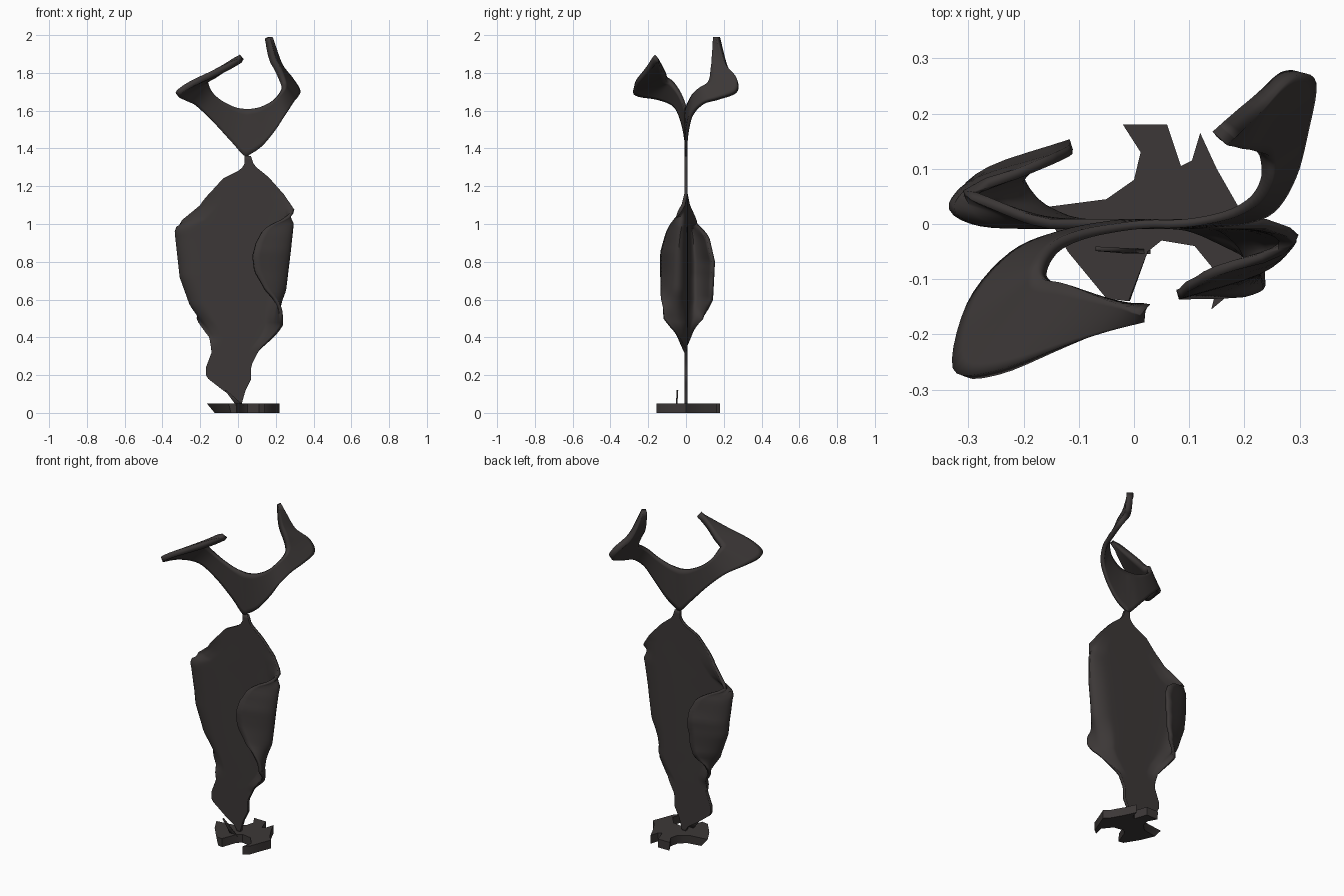
import bpy, bmesh, math
from mathutils import Vector

if "Cube" in bpy.data.objects:
    bpy.data.objects.remove(bpy.data.objects["Cube"])

bronze = bpy.data.materials.new("dark_bronze")
bronze.diffuse_color = (0.045, 0.039, 0.038, 1)
bronze.use_nodes = True
bronze.node_tree.nodes["Principled BSDF"].inputs["Base Color"].default_value = bronze.diffuse_color


def interp(table, t):
    """Linear lookup in a list of (key, value) pairs."""
    if t <= table[0][0]:
        return table[0][1]
    for (a, va), (b, vb) in zip(table, table[1:]):
        if t <= b:
            return va + (vb - va) * (t - a) / (b - a)
    return table[-1][1]


def smooth(points, steps):
    """Catmull-Rom curve through points."""
    p = [Vector(q) for q in points]
    p = [2 * p[0] - p[1]] + p + [2 * p[-1] - p[-2]]
    out = []
    for i in range(1, len(p) - 2):
        a, b, c, d = p[i - 1:i + 3]
        for s in range(steps):
            t = s / steps
            out.append(0.5 * (2 * b + (c - a) * t + (2 * a - 5 * b + 4 * c - d) * t * t
                              + (3 * b - a - 3 * c + d) * t ** 3))
    return out + [p[-2]]


def finish(name, bm):
    bmesh.ops.recalc_face_normals(bm, faces=bm.faces)
    me = bpy.data.meshes.new(name)
    bm.to_mesh(me)
    bm.free()
    me.materials.append(bronze)
    ob = bpy.data.objects.new(name, me)
    bpy.context.collection.objects.link(ob)
    bpy.ops.object.select_all(action='DESELECT')
    ob.select_set(True)
    bpy.context.view_layer.objects.active = ob
    bpy.ops.object.shade_smooth_by_angle(angle=math.radians(40))
    return ob


def sheet(name, rows, thickness, weight=None):
    """Grid surface through equal-length rows, thickened about its middle."""
    bm = bmesh.new()
    grid = [[bm.verts.new(p) for p in row] for row in rows]
    for r0, r1 in zip(grid, grid[1:]):
        for i in range(len(r0) - 1):
            bm.faces.new((r0[i], r0[i + 1], r1[i + 1], r1[i]))
    ob = finish(name, bm)
    mod = ob.modifiers.new("thickness", 'SOLIDIFY')
    mod.thickness = thickness
    mod.offset = 0
    if weight:
        group = ob.vertex_groups.new(name="thickness")
        n = len(rows[0])
        for i in range(len(ob.data.vertices)):
            group.add([i], weight(i // n / (len(rows) - 1)), 'REPLACE')
        mod.vertex_group = group.name
    return ob


# Body sheet: outline, then reach and depth of the rolled side flaps, by height
left = [(.05, 0), (.08, -.02), (.12, -.08), (.19, -.17), (.24, -.17), (.32, -.14), (.4, -.15),
        (.5, -.22), (.58, -.25), (.72, -.3), (.99, -.33), (1.02, -.29), (1.1, -.2),
        (1.13, -.18), (1.24, -.08), (1.28, 0), (1.31, .035), (1.37, .035)]
right = [(.05, .02), (.12, .04), (.18, .07), (.25, .07), (.33, .11), (.42, .2), (.46, .23),
         (.6, .24), (.85, .27), (1.08, .295), (1.16, .24), (1.25, .16), (1.31, .085), (1.37, .065)]
reach_left = [(.45, 0), (.5, .03), (.55, .08), (.65, .15), (.75, .19), (.85, .2), (.93, .17), (.98, .08), (1.02, 0)]
reach_right = [(.45, 0), (.55, .035), (.68, .12), (.75, .17), (.83, .19), (.9, .18), (.97, .15), (1.03, .06), (1.08, 0)]
depth_left = [(.36, 0), (.45, .04), (.5, .09), (.6, .135), (.8, .145), (.93, .115), (1, .06), (1.1, .012), (1.16, 0)]
depth_right = [(.32, 0), (.42, .05), (.5, .115), (.6, .128), (.85, .128), (.95, .1), (1, .075), (1.1, .015), (1.16, 0)]


def flap(edge, half, reach, depth, side, z):
    """Half cross-section from the flat middle out around the rolled edge."""
    c = min(1, reach / 0.1)
    pts = []
    for flat, curl, dy in ((.5, half * .5, 0), (.35, .05, .05), (.2, 0, .32),
                           (.1, reach * .25, .66), (0, reach, 1)):
        inset = half * flat * (1 - c) + curl * c
        pts.append((edge - side * inset, -side * depth * dy, z))
    return pts


rows = []
for k in range(67):
    z = .04 + k * .02
    xl, xr = interp(left, z), interp(right, z)
    half = (xr - xl) / 2
    a = flap(xl, half, interp(reach_left, z), interp(depth_left, z), -1, z)
    b = flap(xr, half, interp(reach_right, z), interp(depth_right, z), 1, z)
    rows.append(smooth(a[::-1] + [((xl + xr) / 2, 0, z)] + b, 4))
sheet("body_sheet", rows, .018)

# Upper ribbon: one band from the left horn tip, over the neck, to the right horn tip
low_left = [(.02, -.165, 1.868), (-.12, -.22, 1.80), (-.25, -.27, 1.74), (-.32, -.265, 1.69),
            (-.295, -.15, 1.665), (-.22, -.06, 1.625), (-.13, -.02, 1.54), (-.03, 0, 1.43), (.035, 0, 1.36)]
top_left = [(.02, -.155, 1.885), (-.05, -.135, 1.84), (-.12, -.11, 1.79), (-.16, -.1, 1.765),
            (-.165, -.075, 1.75), (-.14, -.04, 1.70), (-.09, -.018, 1.655), (-.02, -.005, 1.62), (.03, 0, 1.61)]
low_right = [(.066, 0, 1.37), (.13, 0, 1.415), (.2, .008, 1.5), (.25, .03, 1.58), (.285, .09, 1.64),
             (.305, .17, 1.665), (.318, .26, 1.70), (.28, .272, 1.76), (.22, .215, 1.84), (.17, .168, 1.99)]
top_right = [(.07, 0, 1.61), (.12, .005, 1.62), (.18, .02, 1.65), (.22, .045, 1.69), (.24, .08, 1.72),
             (.24, .115, 1.74), (.23, .13, 1.77), (.21, .135, 1.82), (.18, .142, 1.88), (.155, .155, 1.985)]
lows = smooth(low_left + low_right, 5)
tops = smooth(top_left + top_right, 5)
band = [[lo.lerp(up, i / 8) for i in range(9)] for lo, up in zip(lows, tops)]
sheet("horn_ribbon", band, .036, lambda u: min(1, .42 + 1.7 * max(0, abs(u - .48) - .1)))

# Foot: ragged flat plate with tapered walls
outline = [(-.02, .18), (.06, .18), (.085, .105), (.105, .115), (.12, .165), (.15, .1), (.19, .03),
           (.22, 0), (.2, -.05), (.17, -.13), (.14, -.155), (.155, -.095), (.11, -.04), (.05, -.03),
           (.025, -.05), (-.01, -.14), (-.05, -.135), (-.12, -.05), (-.165, .03), (-.05, .045),
           (0, .08), (.012, .13)]
bm = bmesh.new()
face = bm.faces.new([bm.verts.new((x, y, .05)) for x, y in outline])
ext = bmesh.ops.extrude_face_region(bm, geom=[face])
for v in ext["geom"]:
    if isinstance(v, bmesh.types.BMVert):
        v.co.z = 0
        if v.co.x < 0:
            v.co.x *= .75
finish("foot_plate", bm)

# Small sliver standing on the foot
sheet("foot_sliver", [[(-.07, -.045, .12), (-.065, -.045, .122)], [(-.01, -.05, .04), (.03, -.05, .04)]], .008)
